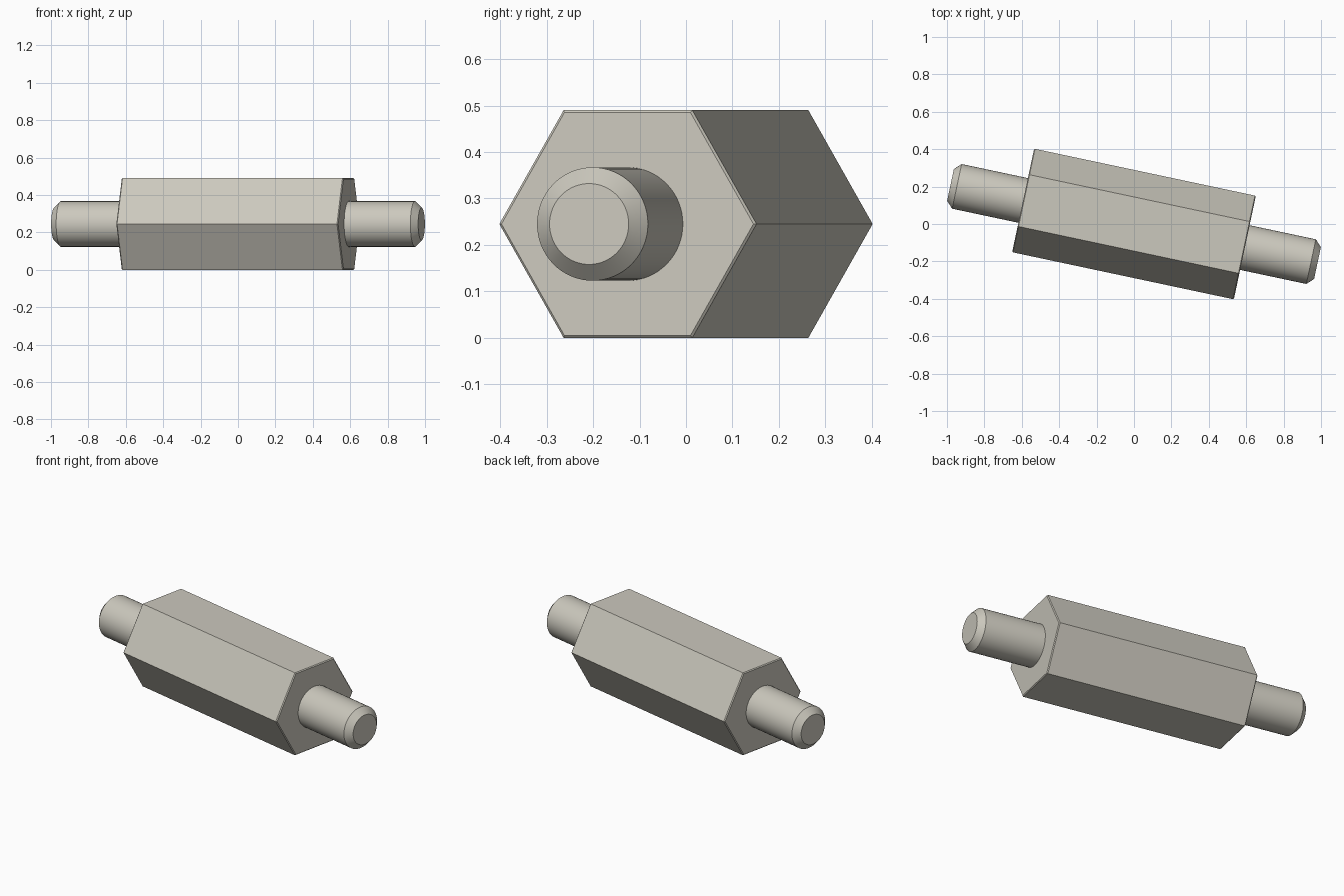
import bpy, bmesh
from math import cos, sin, pi, radians
from mathutils import Matrix

cube = bpy.data.objects.get("Cube")
if cube:
    bpy.data.objects.remove(cube, do_unlink=True)

steel = bpy.data.materials.new("light warm grey metal")
color = (0.60, 0.58, 0.51, 1.0)
steel.use_nodes = True
steel.diffuse_color = color
steel.node_tree.nodes["Principled BSDF"].inputs["Base Color"].default_value = color

APOTHEM = 0.245
HEX_RADIUS = APOTHEM / cos(pi / 6)
BODY_HALF = 0.606
TIP = 1.003
STUD_RADIUS = 0.122
CHAMFER = 0.035
EDGE = 0.005
# Whole spacer is turned about the vertical axis and lifted to rest on a flat
PLACE = Matrix.Translation((0, 0, APOTHEM)) @ Matrix.Rotation(radians(-12), 4, 'Z')


def turned_part(name, profile, sides, smooth=False):
    """Loft rings of (position, radius) along the long axis and cap both ends."""
    bm = bmesh.new()
    rings = [[bm.verts.new((x, r * cos(2 * pi * i / sides), r * sin(2 * pi * i / sides)))
              for i in range(sides)] for x, r in profile]
    for a, b in zip(rings, rings[1:]):
        for i in range(sides):
            j = (i + 1) % sides
            bm.faces.new((a[i], a[j], b[j], b[i]))
    bm.faces.new(rings[0])
    bm.faces.new(rings[-1])
    bmesh.ops.recalc_face_normals(bm, faces=bm.faces)
    mesh = bpy.data.meshes.new(name)
    bm.to_mesh(mesh)
    bm.free()
    mesh.materials.append(steel)
    obj = bpy.data.objects.new(name, mesh)
    bpy.context.collection.objects.link(obj)
    obj.matrix_world = PLACE
    if smooth:
        bpy.ops.object.select_all(action='DESELECT')
        obj.select_set(True)
        bpy.context.view_layer.objects.active = obj
        bpy.ops.object.shade_smooth_by_angle(angle=radians(30))
    return obj


# Hexagonal body with finely broken end edges
inner = HEX_RADIUS - EDGE / cos(pi / 6)
turned_part("hex_body", [(-BODY_HALF, inner), (-BODY_HALF + EDGE, HEX_RADIUS),
                         (BODY_HALF - EDGE, HEX_RADIUS), (BODY_HALF, inner)], 6)

# Round studs with chamfered tips at both ends
for side, s in (("left", 1), ("right", -1)):
    turned_part(side + "_stud", [(s * (BODY_HALF - 0.02), STUD_RADIUS),
                                 (s * (TIP - CHAMFER), STUD_RADIUS),
                                 (s * TIP, STUD_RADIUS - CHAMFER)], 64, smooth=True)
